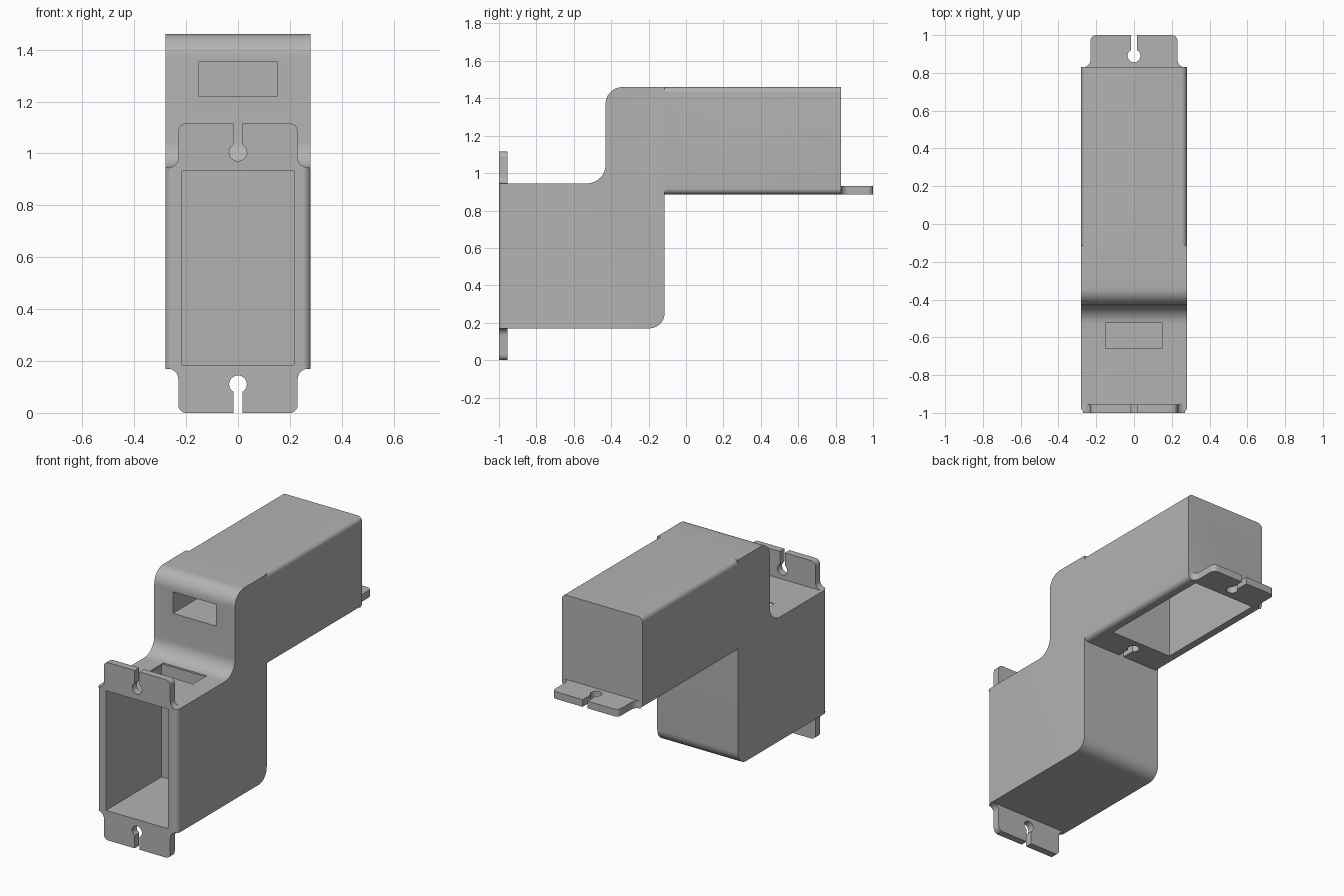
import bpy, bmesh, math

cube = bpy.data.objects.get("Cube")
if cube:
    bpy.data.objects.remove(cube, do_unlink=True)

grey = bpy.data.materials.new("plain grey")
grey.use_nodes = True
grey.diffuse_color = (0.45, 0.45, 0.45, 1)
grey.node_tree.nodes["Principled BSDF"].inputs["Base Color"].default_value = (0.45, 0.45, 0.45, 1)

W = 0.28          # half width of the housing
PLATE = 0.045     # thickness of the mounting tabs
LENGTH = 1.115    # tab tip to tab tip
BASE = 0.887      # underside of the rear box


# Placements: two mounting faces share the same (x, along, depth) layout
def front_face(x, u, d):
    return (x, d - 1, u)


def under_face(x, u, d):
    return (x, 1 - u, BASE + d)


def side_profile(y, z, d):
    return (d, y, z)


def end_profile(x, z, d):
    return (x, d, z)


def arc(cx, cy, r, start, end, n=10):
    angles = [math.radians(start + (end - start) * i / n) for i in range(n + 1)]
    return [(cx + r * math.cos(a), cy + r * math.sin(a)) for a in angles]


def rect(x0, x1, y0, y1):
    return [(x0, y0), (x1, y0), (x1, y1), (x0, y1)]


def prism(name, points, place, d0, d1, round_front=0):
    bm = bmesh.new()
    face = bm.faces.new([bm.verts.new(place(a, b, d0)) for a, b in points])
    result = bmesh.ops.extrude_face_region(bm, geom=[face])
    far = [g for g in result["geom"] if isinstance(g, bmesh.types.BMVert)]
    for vert, (a, b) in zip(far, points):
        shift = [q - p for p, q in zip(place(0, 0, d0), place(0, 0, d1))]
        vert.co.x += shift[0]
        vert.co.y += shift[1]
        vert.co.z += shift[2]
    if round_front:
        upright = [e for e in bm.edges
                   if all(v.co.y < -0.999 for v in e.verts)
                   and abs(e.verts[0].co.z - e.verts[1].co.z) > 0.5]
        bmesh.ops.bevel(bm, geom=upright, offset=round_front, segments=8,
                        profile=0.5, affect='EDGES')
    bmesh.ops.recalc_face_normals(bm, faces=bm.faces)
    mesh = bpy.data.meshes.new(name)
    bm.to_mesh(mesh)
    bm.free()
    mesh.materials.append(grey)
    obj = bpy.data.objects.new(name, mesh)
    bpy.context.collection.objects.link(obj)
    return obj


def combine(target, tool, operation):
    mod = target.modifiers.new("combine", 'BOOLEAN')
    mod.operation = operation
    mod.solver = 'EXACT'
    mod.object = tool
    bpy.context.view_layer.objects.active = target
    bpy.ops.object.modifier_apply(modifier=mod.name)
    bpy.data.objects.remove(tool, do_unlink=True)


# Front housing: stepped side profile with rounded corners
step = [(-1, 0.17)]
step += arc(-0.195, 0.25, 0.08, -90, 0)
step += [(-0.115, 1.46)]
step += arc(-0.34, 1.37, 0.09, 90, 180)
step += arc(-0.53, 1.045, 0.1, 0, -90)
step += [(-1, 0.945)]
housing = prism("housing", step, side_profile, -W, W, round_front=0.03)

# Rear box: rounded cross-section running backwards
r = 0.03
section = []
for sx, sz, a in ((1, 1, 0), (-1, 1, 90), (-1, -1, 180), (1, -1, 270)):
    cz = 1.46 - r if sz > 0 else BASE + r
    section += arc(sx * (W - r), cz, r, a, a + 90, 8)
combine(housing, prism("rear_box", section, end_profile, -0.115, 0.83), 'UNION')

# Mounting tabs with rounded tips and flared roots
half = [(0, 0)] + arc(0.20, 0.03, 0.03, -90, 0, 8)
half += arc(0.27, 0.13, 0.04, 180, 90, 8) + [(0.25, 0.18)]
tab = half + [(-x, u) for x, u in reversed(half[1:])]
tip_up = [(x, LENGTH - u) for x, u in tab]
for name, shape, place in (("lower_tab", tab, front_face),
                           ("upper_tab", tip_up, front_face),
                           ("rear_tab", tab, under_face)):
    combine(housing, prism(name, shape, place, 0, PLATE), 'UNION')

# Keyholes at both ends of each mounting face
key = [(0.017, -0.02)] + arc(0, 0.11, 0.034, -60, 240, 24) + [(-0.017, -0.02)]
key_up = [(x, LENGTH - u) for x, u in key]
for place, shape, d1 in ((front_face, key, 0.06), (front_face, key_up, 0.06),
                         (under_face, key, 0.06)):
    combine(housing, prism("keyhole_cutter", shape, place, -0.02, d1), 'DIFFERENCE')
inner_key = [(x, min(u, LENGTH)) for x, u in key_up]
combine(housing, prism("keyhole_cutter", inner_key, under_face, -0.02, PLATE), 'DIFFERENCE')

# Deep pockets behind each mounting face
for place in (front_face, under_face):
    pocket = rect(-0.215, 0.215, 0.185, 0.935)
    combine(housing, prism("pocket_cutter", pocket, place, -0.02, 0.55), 'DIFFERENCE')

# Cable windows opening into the pockets
roof_window = rect(-0.15, 0.15, -0.66, -0.525)
combine(housing, prism("roof_window_cutter", roof_window,
                       lambda x, y, d: (x, y, d), 0.9, 1.0), 'DIFFERENCE')
front_window = rect(-0.15, 0.15, 1.22, 1.355)
combine(housing, prism("front_window_cutter", front_window,
                       end_profile, -0.5, 0.1), 'DIFFERENCE')

# Smooth the rounded corners, keep the edges crisp
bpy.ops.object.select_all(action='DESELECT')
housing.select_set(True)
bpy.context.view_layer.objects.active = housing
bpy.ops.object.shade_smooth_by_angle(angle=math.radians(30))
